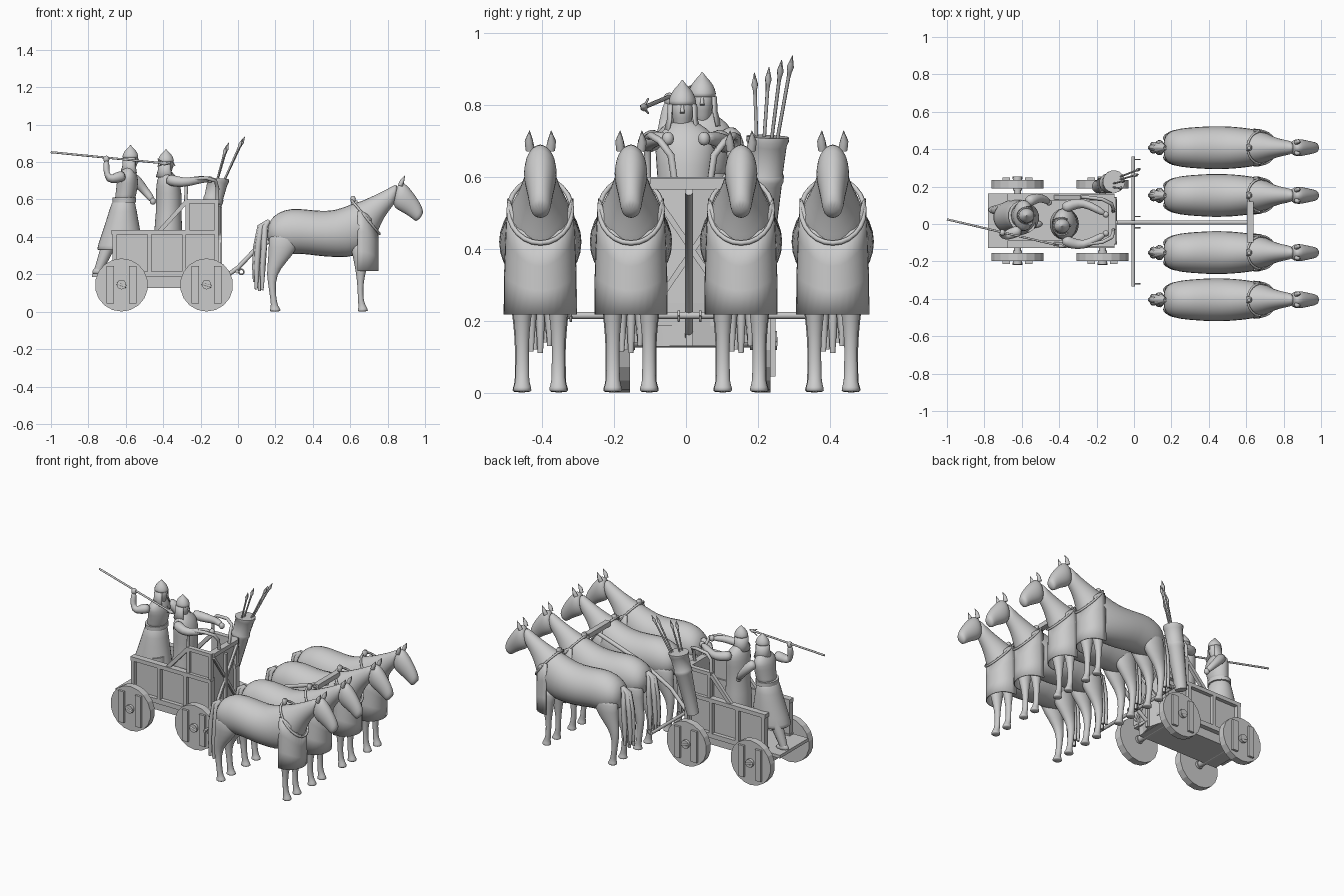
import bpy, bmesh
from math import sin, cos, pi, radians
from mathutils import Vector as V


def skin(name, rings, closed=True, sub=0, smooth=True):
    """Bridge equal-length rings of points into one surface, capping closed ones."""
    bm = bmesh.new()
    rv = [[bm.verts.new(p) for p in r] for r in rings]
    n = len(rv[0])
    for a, b in zip(rv, rv[1:]):
        for i in range(n if closed else n - 1):
            j = (i + 1) % n
            bm.faces.new((a[i], a[j], b[j], b[i])).smooth = smooth
    if closed:
        for r in (rv[0], rv[-1]):
            bm.faces.new(r).smooth = sub > 0
    bmesh.ops.recalc_face_normals(bm, faces=bm.faces)
    me = bpy.data.meshes.new(name)
    bm.to_mesh(me)
    bm.free()
    ob = bpy.data.objects.new(name, me)
    bpy.context.collection.objects.link(ob)
    if sub:
        ob.modifiers.new("Subdivision", 'SUBSURF').levels = sub
        ob.modifiers["Subdivision"].render_levels = sub
    return ob


def angles(n):
    return [2 * pi * (i + .5) / n for i in range(n)]


def loft(name, secs, y=0, n=14):
    """Sections (x1, z1, x2, z2, half width): silhouette pairs in the side view."""
    return skin(name, [[((a + c) / 2 + (a - c) / 2 * sin(t), y + w * cos(t),
                         (b + d) / 2 + (b - d) / 2 * sin(t)) for t in angles(n)]
                       for a, b, c, d, w in secs], sub=1)


def stack(name, secs, n=16, sub=1):
    """Horizontal ellipses (x, y, z, rx, ry)."""
    return skin(name, [[(x + rx * cos(t), y + ry * sin(t), z) for t in angles(n)]
                       for x, y, z, rx, ry in secs], sub=sub)


def tube(name, pts, radii, n=10, sub=0):
    pts = [V(p) for p in pts]
    if not isinstance(radii, (list, tuple)):
        radii = [radii] * len(pts)
    rings = []
    for i, p in enumerate(pts):
        d = pts[min(i + 1, len(pts) - 1)] - pts[max(i - 1, 0)]
        q = d.to_track_quat('Z', 'Y')
        rings.append([p + q @ V((radii[i] * cos(t), radii[i] * sin(t), 0)) for t in angles(n)])
    return skin(name, rings, sub=sub, smooth=n > 4)


def box(name, x0, x1, y0, y1, z0, z1):
    return skin(name, [[(x0, y0, z), (x1, y0, z), (x1, y1, z), (x0, y1, z)] for z in (z0, z1)],
                smooth=False)


# ---------------- horse, built once on y = 0 ----------------
horse = [
    loft("horse_body", [
        (.16, .46, .155, .41, .03), (.185, .515, .165, .35, .085), (.25, .55, .24, .30, .107),
        (.32, .557, .33, .31, .113), (.42, .542, .42, .295, .12), (.52, .542, .53, .286, .117),
        (.60, .578, .64, .29, .106), (.66, .594, .72, .345, .092), (.70, .612, .752, .44, .068),
        (.76, .637, .785, .51, .05), (.82, .67, .82, .555, .04), (.862, .692, .84, .58, .034)]),
    loft("horse_head", [
        (.855, .69, .825, .59, .028), (.885, .698, .835, .553, .048), (.925, .655, .87, .535, .047),
        (.962, .603, .912, .512, .036), (.988, .555, .943, .487, .031), (.993, .52, .957, .481, .024)]),
]
for s in (-1, 1):
    horse.append(loft("horse_foreleg", [
        (.73, .38, .59, .38, .045), (.71, .29, .615, .29, .038), (.678, .2, .632, .2, .023),
        (.668, .12, .64, .12, .017), (.672, .06, .64, .055, .02), (.682, .035, .645, .03, .019),
        (.695, .015, .64, .01, .026), (.697, 0, .638, 0, .028)], s * .05))
    horse.append(loft("horse_hindleg", [
        (.34, .44, .16, .44, .05), (.325, .34, .163, .34, .048), (.255, .26, .158, .265, .034),
        (.207, .2, .152, .2, .024), (.2, .12, .165, .12, .018), (.208, .055, .175, .05, .02),
        (.215, .03, .175, .028, .019), (.228, .013, .17, .01, .026), (.23, 0, .168, 0, .028)], s * .052))
    horse.append(tube("horse_ear", [(.868, s * .028, .675), (.878, s * .032, .70), (.893, s * .03, .728)],
                      [.013, .012, .001], 8))
# tail made of hanging locks
for k, (dx, y, end) in enumerate([(0, 0, .11), (-.018, .015, .14), (-.018, -.015, .12),
                                  (.014, .024, .13), (.014, -.024, .115), (-.028, 0, .16)]):
    horse.append(tube("horse_tail_lock", [(.165, 0, .485), (.135 + dx * .6, y * .6, .455),
                      (.125 + dx, y, .35), (.118 + dx, y, .24), (.115 + dx, y * 1.1, end)],
                      [.012, .017, .017, .016, .008], 8))
# chest cloth, hanging in a half ring from the neck strap
rows = []
for v in (0, .33, .66, 1):
    row = []
    for i in range(17):
        a = radians(-90 + 180 * i / 16)
        top = .42 + .12 * sin(a) ** 2
        lean = 1 - .1 * v * v * abs(sin(a))
        row.append((.638 + .113 * abs(cos(a)) ** .8, .102 * sin(a) * lean, .217 + (top - .217) * v))
    rows.append(row)
cloth = skin("horse_chest_cloth", rows, closed=False)
cloth.modifiers.new("Thickness", 'SOLIDIFY').thickness = .006
horse.append(cloth)
horse.append(tube("horse_neck_strap", [(.682 - .075 * cos(t), .088 * sin(t), .506 + .09 * cos(t))
                  for t in [2 * pi * i / 24 for i in range(25)]], .007, 6))
horse.append(stack("strap_knob", [(.615, 0, .585, .012, .016), (.615, 0, .608, .016, .02),
                                  (.615, 0, .618, .008, .01)], 8, 0))

# team of four
ys = (-.405, -.153, .153, .408)
for ob in horse:
    ob.location.y = ys[0]
    for y in ys[1:]:
        c = ob.copy()
        c.location.y = y
        bpy.context.collection.objects.link(c)

# ---------------- pole, yoke and draw bar ----------------
tube("pole", [(-.12, .008, .15), (0, .008, .235), (.1, .008, .34), (.3, .008, .45), (.63, .008, .56)], .012)
box("yoke", .605, .64, -.1, .12, .565, .595)
tube("draw_bar", [(-.005, -.335, .215), (-.005, .36, .215)], .01)
for y in (-.32, -.02, .04, .345):
    tube("draw_bar_ring", [(.018 + .014 * cos(t), y, .213 + .014 * sin(t))
                           for t in [2 * pi * i / 10 for i in range(11)]], .004, 6)

# ---------------- wagon body ----------------
CY, HW = .018, .145
box("hull", -.7, -.12, CY - .115, CY + .115, .128, .19)
box("floor", -.78, -.11, CY - HW, CY + HW, .185, .205)
for s in (-1, 1):
    def side(name, x0, x1, z0, z1, out, inn):
        a, b = sorted((CY + s * out, CY + s * inn))
        box(name, x0, x1, a, b, z0, z1)
    side("side_panel", -.665, -.11, .2, .42, HW - .025, HW - .035)
    side("side_top_rail", -.675, -.105, .412, .437, HW, HW - .04)
    side("side_bottom_rail", -.675, -.105, .185, .215, HW, HW - .04)
    for x in (-.67, -.485, -.3, -.125):
        side("side_post", x, x + .022, .2, .425, HW, HW - .035)
    # raised front corner
    side("upper_panel", -.28, -.11, .43, .595, HW - .02, HW - .03)
    side("upper_rail", -.285, -.105, .578, .6, HW - .005, HW - .035)
    for x in (-.28, -.125):
        side("upper_post", x, x + .02, .43, .59, HW - .005, HW - .03)
    y = CY + s * (HW - .02)
    tube("brace", [(-.42, y, .43), (-.275, y, .59)], .016, 4)
    tube("hand_rail", [(-.28, y, .59), (-.275, y, .68), (-.25, y, .71), (-.17, y - s * .01, .715),
                       (-.12, y - s * .035, .7), (-.11, CY + s * .06, .66), (-.11, CY + s * .05, .59)], .01, 8)
    # front board crossed braces
    tube("front_brace", [(-.1, CY - s * .12, .22), (-.1, CY + s * .12, .57)], .011, 4)
# front board with a shallow central ridge
skin("front_board", [[(-.125, CY - w, z), (-.1, CY, z), (-.125, CY + w, z), (-.135, CY + w, z), (-.135, CY - w, z)]
                     for w, z in ((.1, .13), (.125, .25), (.125, .6))], smooth=False)
box("front_top_rail", -.135, -.095, CY - .125, CY + .125, .575, .6)
box("front_ridge", -.105, -.085, .0, .02, .13, .56)

# ---------------- wheels ----------------
for x in (-.623, -.168):
    tube("axle", [(x, -.2, .145), (x, .245, .145)], .02)
    for s in (-1, 1):
        c = CY + s * .195
        skin("wheel", [[(x + .142 * cos(t), c + d, .143 + .142 * sin(t)) for t in angles(18)]
                       for d in (-.022, .022)], smooth=False)
        for dx in (-.06, .06):
            o = sorted((c + s * .02, c + s * .036))
            box("wheel_batten", x + dx - .02, x + dx + .02, o[0], o[1], .045, .245)
        tube("hub", [(x, c - s * .035, .145), (x, c + s * .04, .145)], .026, 10)
        tube("hub_pin", [(x - .025, c + s * .035, .15), (x + .025, c + s * .035, .135)], .008, 6)

# ---------------- quiver with javelins ----------------
tube("quiver", [(-.19, .2, .33), (-.135, .217, .58), (-.133, .218, .59), (-.131, .2185, .605),
                (-.129, .219, .612), (-.11, .226, .69), (-.108, .2265, .7), (-.107, .227, .712)],
     [.036, .05, .054, .054, .051, .055, .06, .06], 16)


def javelin(base, tip, r=.005):
    a, b = V(base), V(tip)
    d = (b - a).normalized()
    tube("javelin_shaft", [a, b - d * .05], r, 8)
    tube("javelin_head", [b - d * .07, b - d * .05, b - d * .035, b], [r, r * 1.3, r * 2, .001], 6)


for base, tip in (((-.14, .20, .6), (-.062, .19, .89)), ((-.14, .21, .6), (-.05, .231, .905)),
                  ((-.12, .225, .6), (.025, .266, .925)), ((-.12, .235, .6), (.037, .296, .937))):
    javelin(base, tip)


# ---------------- crew ----------------
def head(x, y, z):
    stack("head", [(x, y, z - .07, .022, .022), (x + .004, y, z - .04, .025, .024), (x + .006, y, z - .015, .036, .031),
                   (x + .003, y, z + .015, .038, .034), (x, y, z + .04, .025, .025)])
    tube("nose", [(x + .035, y, z + .01), (x + .044, y, z - .012)], [.004, .007], 6)
    stack("helmet", [(x, y, z + .004, .044, .04), (x, y, z + .02, .044, .04), (x, y, z + .042, .036, .033),
                     (x, y, z + .06, .02, .018), (x, y, z + .072, .006, .006), (x, y, z + .08, .002, .002)])
    # neck guard open at the face
    arc = [radians(50 + 260 * i / 14) for i in range(15)]
    g = skin("neck_guard", [[(x + r * cos(t), y + r * 1.0 * sin(t), z + h) for t in arc]
                            for r, h in ((.041, .012), (.043, -.03), (.054, -.07))], closed=False)
    g.modifiers.new("Thickness", 'SOLIDIFY').thickness = .005


def arm(pts):
    tube("arm", pts, [.032, .032, .024, .022, .015][:len(pts)], 10, 1)
    stack("hand", [(pts[-1][0], pts[-1][1], pts[-1][2] + h, r, r) for h, r in ((-.018, .008), (-.008, .018), (.01, .018), (.02, .008))], 10)


# driver
stack("driver_robe", [(-.37, 0, .205, .085, .09), (-.375, 0, .4, .08, .088), (-.37, 0, .53, .068, .075),
                      (-.37, 0, .64, .072, .085), (-.375, 0, .705, .06, .09), (-.38, 0, .735, .04, .06),
                      (-.385, -.005, .76, .022, .024)])
head(-.385, -.01, .79)
for s in (-1, 1):
    arm([(-.385, s * .08, .71), (-.33, s * .105, .695), (-.27, s * .115, .69), (-.2, s * .08, .71), (-.15, s * .05, .705)])

# spearman
stack("spearman_torso", [(-.61, .045, .58, .056, .068), (-.6, .045, .62, .056, .068), (-.59, .045, .69, .06, .082),
                         (-.59, .045, .735, .052, .09), (-.585, .045, .765, .03, .05), (-.58, .045, .785, .02, .022)])
stack("spearman_skirt", [(-.61, .045, .62, .057, .07), (-.615, .043, .54, .075, .08), (-.622, .04, .44, .1, .092),
                         (-.63, .035, .34, .128, .1), (-.63, .035, .325, .125, .1), (-.62, .035, .34, .1, .08)])
stack("spearman_belt", [(-.608, .045, z, .064, .077) for z in (.585, .61)], 16, 0)
head(-.575, .045, .812)
arm([(-.6, -.03, .73), (-.655, -.05, .715), (-.695, -.065, .705), (-.705, -.055, .76), (-.704, -.046, .815)])
arm([(-.575, .115, .73), (-.535, .135, .69), (-.5, .14, .65), (-.475, .13, .62), (-.455, .115, .59)])
for x0, x1, y in ((-.66, -.745, .075), (-.57, -.54, 0)):
    tube("leg", [(x0, y, .42), ((x0 + x1) / 2, y, .33), (x1, y, .225)], [.045, .035, .023], 10)
    stack("foot", [(x1 + .01, y, .2, .045, .022), (x1 + .008, y, .215, .045, .022), (x1, y, .24, .022, .02)])
# spear with barbed head
javelin((-1, .025, .853), (-.36, -.125, .79), .006)
for dz in (-1, 1):
    tube("spear_barb", [(-.39, -.118, .793), (-.43, -.105, .797 + dz * .02)], [.004, .003], 6)
